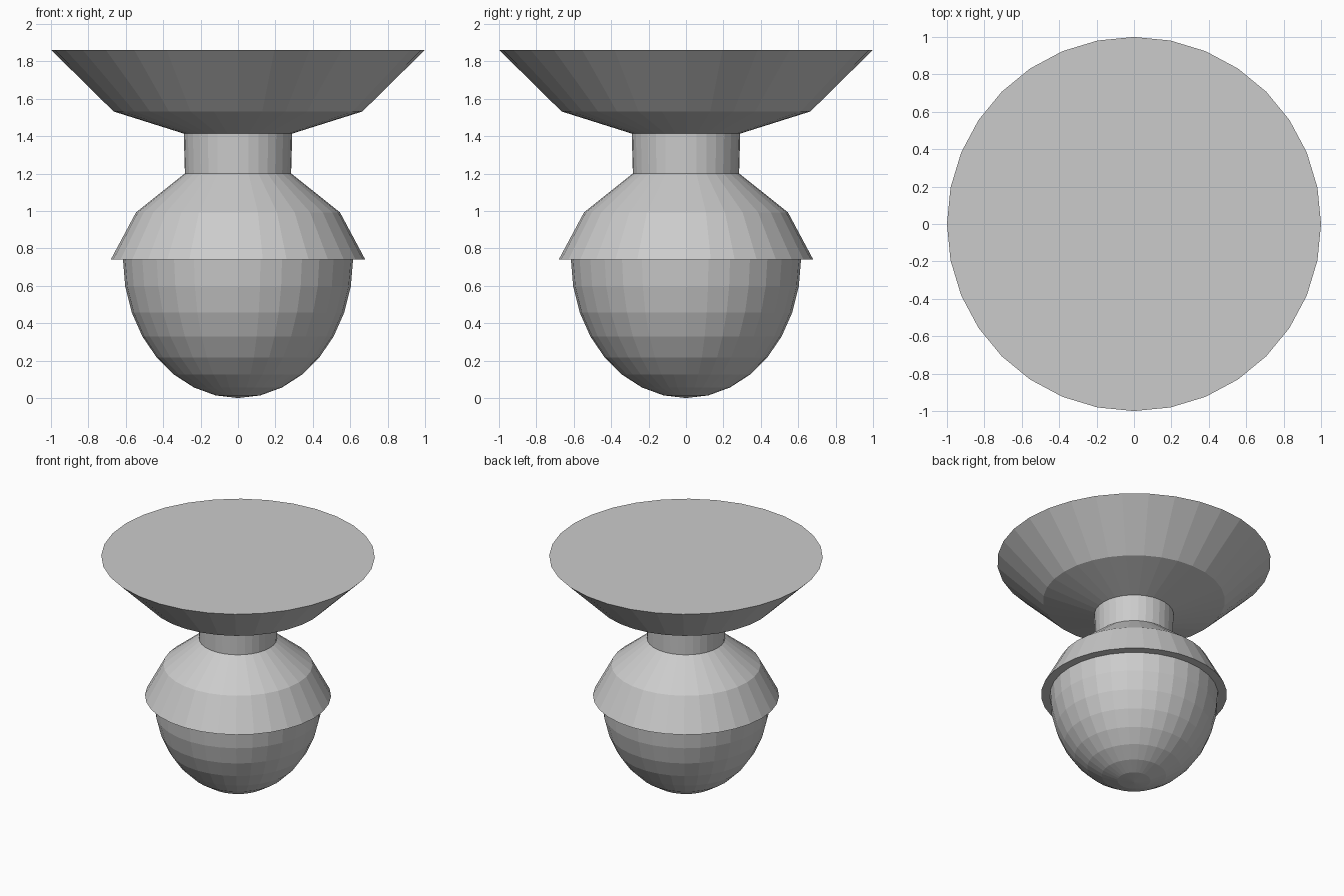
import bpy, bmesh
from math import sin, cos, pi

if "Cube" in bpy.data.objects:
    bpy.data.objects.remove(bpy.data.objects["Cube"])

SIDES = 32


def lathe(name, profile):
    """Revolve (radius, z) points around z; a zero radius becomes a pole, wide ends stay open."""
    bm = bmesh.new()
    rings = []
    for r, z in profile:
        n = SIDES if r > 0 else 1
        rings.append([bm.verts.new((r * cos(2 * pi * i / SIDES), r * sin(2 * pi * i / SIDES), z))
                      for i in range(n)])
    for a, b in zip(rings, rings[1:]):
        for i in range(SIDES):
            j = (i + 1) % SIDES
            if len(a) == 1:
                bm.faces.new((a[0], b[j], b[i]))
            elif len(b) == 1:
                bm.faces.new((a[i], a[j], b[0]))
            else:
                bm.faces.new((a[i], a[j], b[j], b[i]))
    bmesh.ops.recalc_face_normals(bm, faces=bm.faces[:])
    mesh = bpy.data.meshes.new(name)
    bm.to_mesh(mesh)
    bm.free()
    obj = bpy.data.objects.new(name, mesh)
    bpy.context.collection.objects.link(obj)
    return obj


# Rounded lower globe: half an ellipsoid, eight rings
R, H = 0.615, 0.741
lathe("globe", [(R * sin(k * pi / 16), H * (1 - cos(k * pi / 16))) for k in range(9)])

# Flared collar with a narrow flat underside meeting the globe
lathe("collar", [(R, H), (0.68, H), (0.545, 0.993), (0.284, 1.201)])

# Slightly tapered neck
lathe("neck", [(0.284, 1.201), (0.29, 1.414)])

# Wide ceiling plate, flat on top
lathe("ceiling_plate", [(0.29, 1.414), (0.665, 1.532), (1.0, 1.862), (0, 1.862)])
